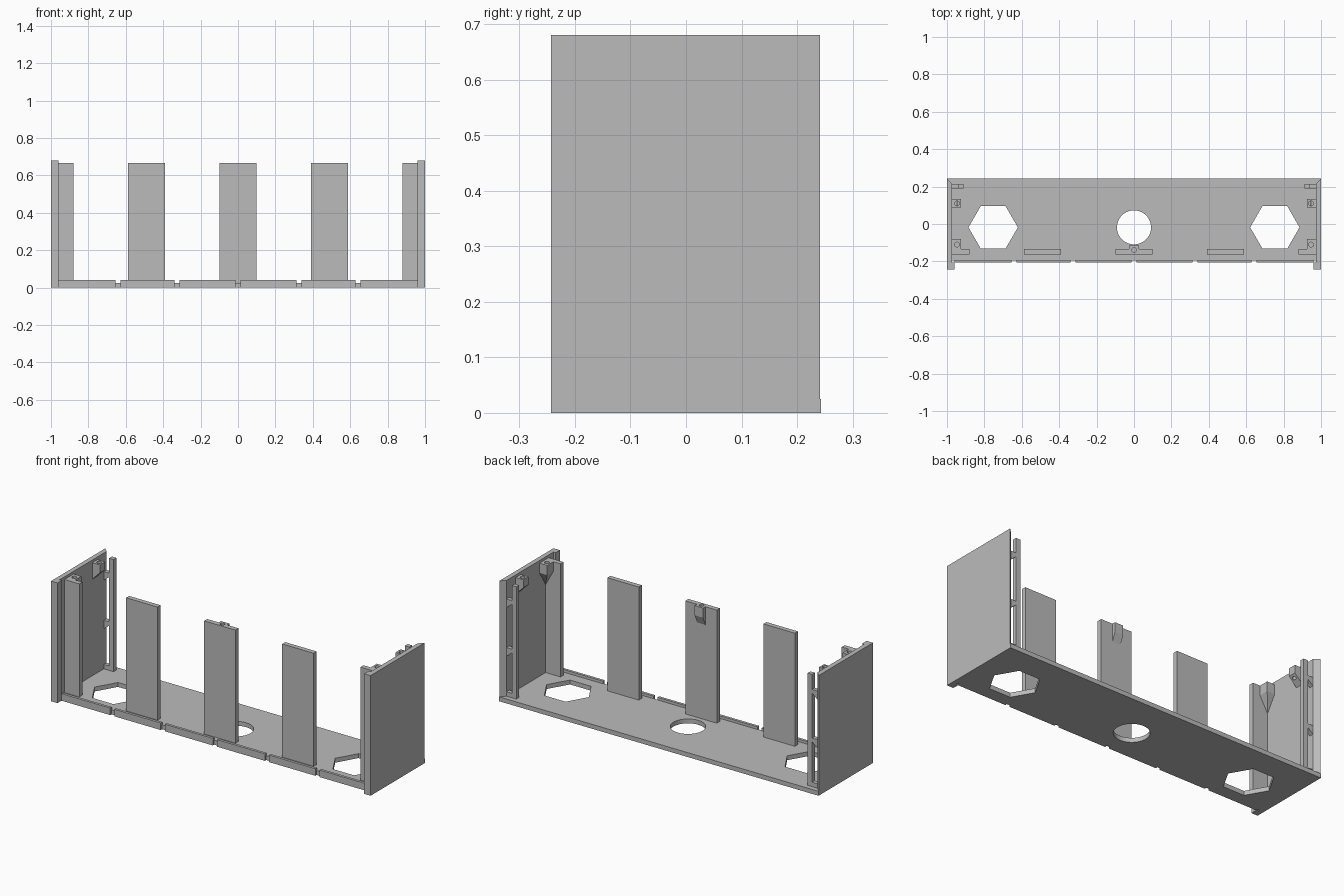
import bpy, bmesh, math

cube = bpy.data.objects.get("Cube")
if cube:
    bpy.data.objects.remove(cube, do_unlink=True)

grey = bpy.data.materials.new("plain grey")
grey.use_nodes = True
grey.diffuse_color = (0.5, 0.5, 0.5, 1)
grey.node_tree.nodes["Principled BSDF"].inputs["Base Color"].default_value = (0.5, 0.5, 0.5, 1)

FLOOR = 0.025      # floor thickness
TOP = 0.68         # wall height
PANEL_TOP = 0.665
WALL_IN = 0.973    # inner face of the side walls


def hull(name, points, mirror=False):
    """Convex solid around the points, optionally repeated on the other side."""
    bm = bmesh.new()
    for p in points:
        bm.verts.new(p)
    bmesh.ops.convex_hull(bm, input=bm.verts)
    bmesh.ops.dissolve_limit(bm, angle_limit=0.01, verts=bm.verts, edges=bm.edges)
    bmesh.ops.recalc_face_normals(bm, faces=bm.faces)
    mesh = bpy.data.meshes.new(name)
    bm.to_mesh(mesh)
    bm.free()
    mesh.materials.append(grey)
    obj = bpy.data.objects.new(name, mesh)
    bpy.context.collection.objects.link(obj)
    if mirror:
        obj.modifiers.new("mirror", 'MIRROR')
    return obj


def corners(x, y, z):
    return [(a, b, c) for a in x for b in y for c in z]


def box(name, x, y, z, mirror=False):
    return hull(name, corners(x, y, z), mirror)


def drill(target, x, y, radius, z, sides):
    """Cut a vertical hole, before any mirroring."""
    ring = [(x + radius * math.cos(i * math.tau / sides),
             y + radius * math.sin(i * math.tau / sides), h)
            for i in range(sides) for h in z]
    cutter = hull("hole_cutter", ring)
    cutter.hide_render = True
    cutter.hide_viewport = True
    mod = target.modifiers.new("hole", 'BOOLEAN')
    mod.operation = 'DIFFERENCE'
    mod.solver = 'EXACT'
    mod.object = cutter
    if len(target.modifiers) > 1 and target.modifiers[0].type == 'MIRROR':
        target.modifiers.move(len(target.modifiers) - 1, 0)


# Floor with a round middle opening and two hexagonal ones
floor = box("floor", (-1, 1), (-0.195, 0.243), (0, FLOOR))
drill(floor, 0, -0.018, 0.091, (-0.1, 0.1), 64)
for side in (-1, 1):
    drill(floor, side * 0.753, -0.018, 0.132, (-0.1, 0.1), 6)

# Raised front lip, split by narrow gaps
gaps = [-0.642, -0.326, 0, 0.326, 0.642]
starts = [-0.96] + [g + 0.013 for g in gaps]
ends = [g - 0.013 for g in gaps] + [0.96]
for a, b in zip(starts, ends):
    box("front_lip", (a, b), (-0.207, -0.192), (0, 0.04))

# Side walls with mitred back edges, and front corner posts
hull("side_wall", [(x, y, z) for z in (0, TOP) for x, y in
     ((1, -0.243), (WALL_IN, -0.243), (WALL_IN, 0.215), (1, 0.241))], True)
box("corner_post", (0.96, 1), (-0.243, -0.205), (0, TOP), True)

# Upright panels along the front
PANEL_Y = (-0.162, -0.135)
box("end_panel", (0.88, 0.99), PANEL_Y, (FLOOR, PANEL_TOP), True)
box("side_panel", (0.39, 0.587), PANEL_Y, (FLOOR, PANEL_TOP), True)
middle = box("middle_panel", (-0.098, 0.098), PANEL_Y, (FLOOR, PANEL_TOP))

# Tapered screw boss behind the middle panel
boss = hull("middle_boss", corners((-0.026, 0.026), (-0.136, -0.115), (0.61, PANEL_TOP))
            + [(-0.026, -0.136, 0.56), (0.026, -0.136, 0.56)])
for part in (middle, boss):
    drill(part, 0, -0.139, 0.013, (0.6, 0.7), 16)

# Screw boss in each front corner, narrowing down to a point
boss = hull("corner_boss", corners((0.925, 0.975), (-0.136, -0.08), (0.61, PANEL_TOP))
            + [(0.975, -0.136, 0.52)], True)
drill(boss, 0.947, -0.11, 0.013, (0.6, 0.7), 16)

# Screw boss on each side wall, sloping back into the wall
boss = hull("wall_boss", corners((0.925, 0.975), (0.087, 0.133), (0.62, PANEL_TOP))
            + [(0.975, 0.087, 0.57), (0.975, 0.133, 0.57)], True)
drill(boss, 0.946, 0.11, 0.013, (0.6, 0.7), 16)

# Slim rear post held off each wall by small brackets
POST_Y = (0.19, 0.215)
box("rear_post", (0.912, 0.94), POST_Y, (FLOOR, 0.66), True)
box("post_foot", (0.935, 0.975), POST_Y, (FLOOR, 0.05), True)
for z in (0.3, 0.575):
    hull("post_bracket", corners((0.975,), POST_Y, (z - 0.05, z))
         + corners((0.935,), POST_Y, (z - 0.018, z)), True)
